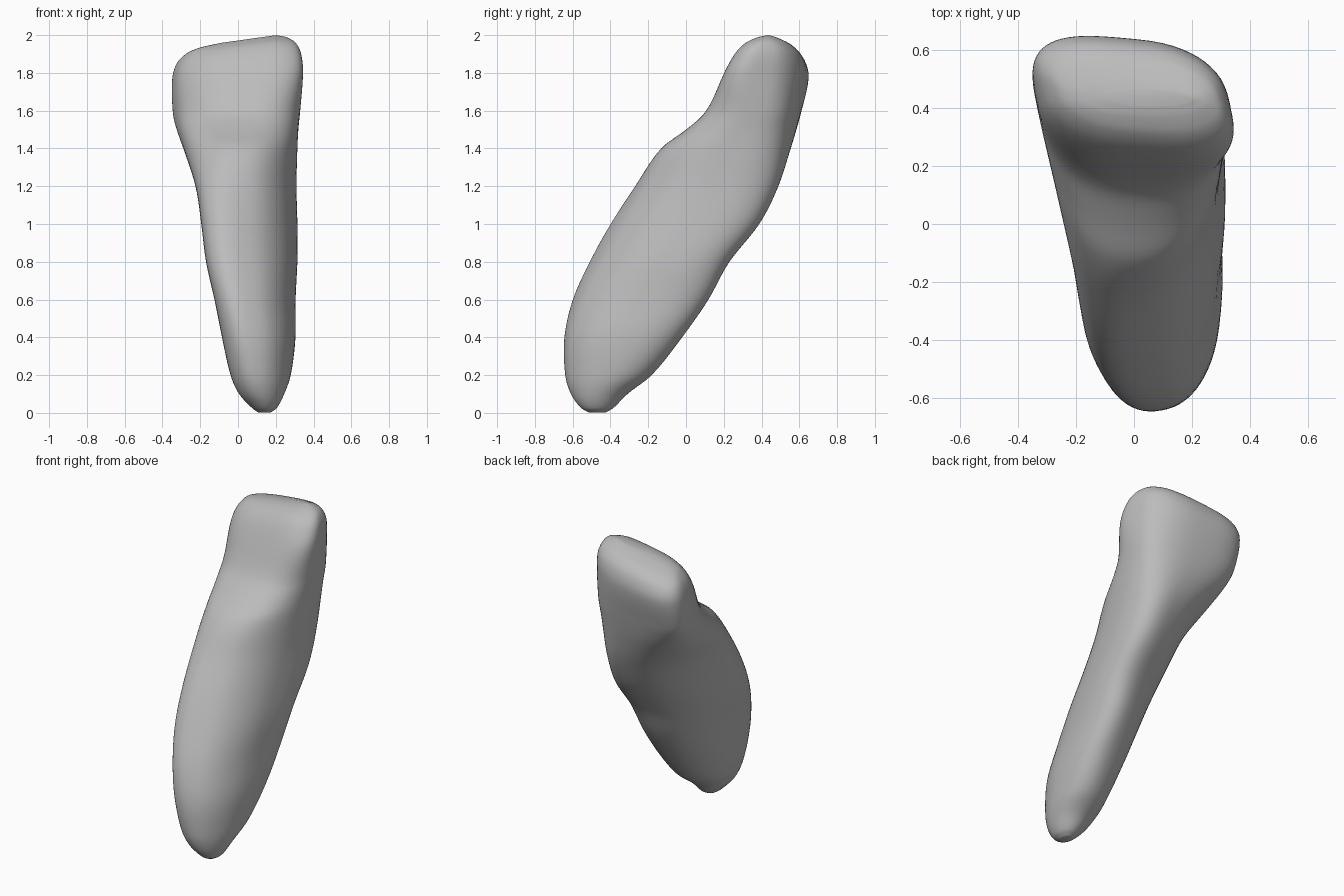
import bpy
import bmesh
import math

default_cube = bpy.data.objects.get("Cube")
if default_cube:
    bpy.data.objects.remove(default_cube, do_unlink=True)

# Cross-sections: height, x range, y range, skew, twist, squareness
SECTIONS = [
    (0, .11, .17, -.51, -.43, 0, 0, 1),
    (.025, .075, .205, -.555, -.385, 0, 0, 1),
    (.1, .005, .245, -.61, -.31, .1, 0, 1),
    (.2, -.04, .28, -.64, -.18, .2, 0, .95),
    (.4, -.085, .305, -.645, -.02, .3, 0, .87),
    (.6, -.125, .305, -.6, .12, .4, 0, .85),
    (.8, -.17, .315, -.51, .23, .45, 0, .85),
    (1, -.195, .315, -.4, .39, .45, 0, .85),
    (1.2, -.225, .31, -.27, .49, .35, .05, .85),
    (1.4, -.29, .315, -.135, .555, .05, .25, .85),
    (1.5, -.325, .32, 0, .585, -.1, .25, .82),
    (1.6, -.345, .33, .105, .61, -.2, .2, .8),
    (1.8, -.35, .345, .2, .65, -.35, 0, .75),
    (1.9, -.33, .335, .255, .63, -.35, 0, .75),
    (1.96, -.28, .305, .31, .575, -.3, 0, .78),
    (1.99, -.2, .255, .37, .5, -.15, 0, .85),
    (2, -.08, .2, .41, .46, 0, 0, 1),
]
SIDES = 64
STEPS = 5


def smooth_sections():
    """Curve through the sections, with slopes taken over height."""
    last = len(SECTIONS) - 1

    def slopes(i):
        a, b = SECTIONS[max(0, i - 1)], SECTIONS[min(last, i + 1)]
        return [(q - p) / (b[0] - a[0]) for p, q in zip(a, b)]

    for i in range(last):
        low, high = SECTIONS[i], SECTIONS[i + 1]
        gap = high[0] - low[0]
        columns = list(zip(low, high, slopes(i), slopes(i + 1)))
        for step in range(STEPS):
            t = step / STEPS
            ease = t * t * (3 - 2 * t)
            yield [p + (q - p) * ease
                   + gap * t * (1 - t) * (m * (1 - t) - n * t)
                   for p, q, m, n in columns]
    yield SECTIONS[last]


def soften(value, power):
    return math.copysign(abs(value) ** power, value)


def section_ring(bm, section):
    z, left, right, front, back, skew, twist, power = section
    # The crown slopes down towards one side
    slope = max(0, (z - 1.5) * 2) * .14
    ring = []
    for i in range(SIDES):
        angle = math.tau * i / SIDES
        shift = skew + twist * math.cos(angle)
        u = soften(math.cos(angle), power)
        v = soften(math.sin(angle + shift), power)
        x = (left + right + (right - left) * u) / 2
        y = (front + back + (back - front) * v) / 2
        ring.append(bm.verts.new((x, y, z - slope * max(0, .2 - x))))
    return ring


# Body skin
bm = bmesh.new()
rings = [section_ring(bm, section) for section in smooth_sections()]
for lower, upper in zip(rings, rings[1:]):
    for i in range(SIDES):
        j = (i + 1) % SIDES
        bm.faces.new((lower[i], lower[j], upper[j], upper[i]))
bm.faces.new(rings[0][::-1])
bm.faces.new(rings[-1])

# Relax the surface slightly
for _ in range(2):
    bmesh.ops.smooth_vert(bm, verts=bm.verts, factor=.5,
                          use_axis_x=True, use_axis_y=True, use_axis_z=True)
bmesh.ops.recalc_face_normals(bm, faces=bm.faces)
for face in bm.faces:
    face.smooth = True

mesh = bpy.data.meshes.new("rounded_body")
bm.to_mesh(mesh)
bm.free()
body = bpy.data.objects.new("rounded_body", mesh)
bpy.context.collection.objects.link(body)

# Plain grey material
grey = bpy.data.materials.new("plain grey")
grey.use_nodes = True
colour = (.5, .5, .5, 1)
grey.diffuse_color = colour
grey.node_tree.nodes["Principled BSDF"].inputs["Base Color"].default_value = colour
mesh.materials.append(grey)
